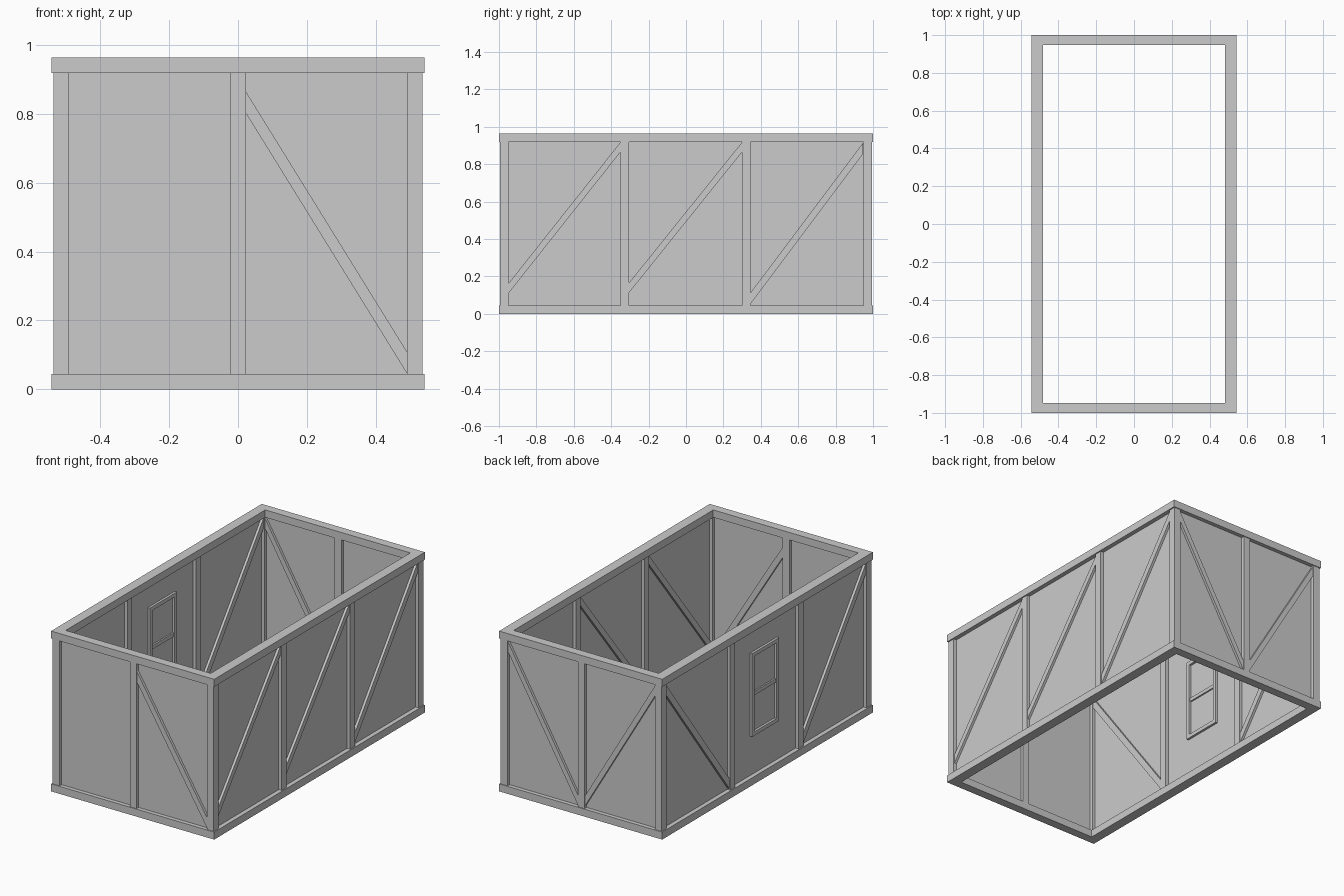
import bpy, bmesh

if "Cube" in bpy.data.objects:
    bpy.data.objects.remove(bpy.data.objects["Cube"])

X, Y, H = 0.542, 1.0, 0.963      # outer half sizes and height
RX, RY, RH = 0.06, 0.053, 0.045  # rail widths and height
SIDE, END = 0.5125, 0.9725       # wall centre planes
HALF = 0.0225                    # half thickness of timber
LO, HI = RH, H - RH              # clear wall height


def make(name, verts, faces):
    me = bpy.data.meshes.new(name)
    me.from_pydata(verts, [], faces)
    bm = bmesh.new()
    bm.from_mesh(me)
    bmesh.ops.recalc_face_normals(bm, faces=bm.faces)
    bm.to_mesh(me)
    bm.free()
    ob = bpy.data.objects.new(name, me)
    bpy.context.collection.objects.link(ob)
    return ob


def ring(name, outer, inner, place):
    """Closed frame; place(u, v, d) maps to 3D, d is 0 or 1."""
    v = []
    for d in (0, 1):
        for (u0, v0, u1, v1) in (outer, inner):
            v += [place(*p, d) for p in ((u0, v0), (u1, v0), (u1, v1), (u0, v1))]
    f = []
    for i in range(4):
        j = (i + 1) % 4
        f += [(i, j, j + 4, i + 4), (i + 8, j + 8, j + 12, i + 12),
              (i, j, j + 8, i + 8), (i + 4, j + 4, j + 12, i + 12)]
    return make(name, v, f)


def slab(name, wall, outline, half):
    """Extrude an outline drawn on a wall plane by +-half."""
    axis, pos = wall
    def place(u, z, d):
        return (pos + d, u, z) if axis == 'x' else (u, pos + d, z)
    n = len(outline)
    v = [place(u, z, d) for d in (-half, half) for u, z in outline]
    f = [tuple(range(n)), tuple(range(n, 2 * n))]
    f += [(i, (i + 1) % n, (i + 1) % n + n, i + n) for i in range(n)]
    return make(name, v, f)


def rect(u0, u1, z0, z1):
    return [(u0, z0), (u1, z0), (u1, z1), (u0, z1)]


def brace(name, wall, u0, z0, u1, z1, w=0.06):
    slab(name, wall, [(u0, z0), (u1, z1), (u1, z1 + w), (u0, z0 + w)], 0.018)


# bottom and top rails
for name, z in (("bottom_rail", 0), ("top_rail", HI)):
    ring(name, (-X, -Y, X, Y), (-X + RX, -Y + RY, X - RX, Y - RY),
         lambda u, v, d, z=z: (u, v, z + d * RH))

walls = {"front": ('y', -END), "back": ('y', END),
         "right": ('x', SIDE), "left": ('x', -SIDE)}

# thin wall panels
for side, wall in walls.items():
    e = SIDE if wall[0] == 'y' else END
    slab(side + "_panel", wall, rect(-e, e, LO, HI), 0.003)

# corner posts
for sx, a in ((-1, "left"), (1, "right")):
    for sy, b in ((-1, "front"), (1, "back")):
        c = sy * END
        slab(f"{b}_{a}_corner_post", walls[a], rect(c - HALF, c + HALF, LO, HI), HALF)

# intermediate posts
for side in ("front", "back"):
    slab(side + "_middle_post", walls[side], rect(-HALF, HALF, LO, HI), HALF)
for side in ("right", "left"):
    for i, c in enumerate((-0.327, 0.322)):
        slab(f"{side}_post_{i + 1}", walls[side], rect(c - HALF, c + HALF, LO, HI), HALF)

# diagonal braces
brace("front_brace", walls["front"], 0.022, 0.803, 0.49, 0.047, 0.063)
brace("back_brace_right", walls["back"], 0.022, 0.047, 0.49, 0.85)
brace("back_brace_left", walls["back"], -0.022, 0.06, -0.49, 0.85)
brace("right_brace_front", walls["right"], -0.95, 0.108, -0.35, 0.865, 0.053)
brace("right_brace_middle", walls["right"], -0.305, 0.112, 0.3, 0.865, 0.053)
brace("right_brace_back", walls["right"], 0.343, 0.05, 0.947, 0.855)
brace("left_brace_front", walls["left"], -0.95, 0.85, -0.35, 0.05)
brace("left_brace_back", walls["left"], 0.343, 0.05, 0.95, 0.85)

# window frame and crossbar in the left wall
ring("window_frame", (-0.128, 0.28, 0.128, 0.78), (-0.105, 0.303, 0.105, 0.757),
     lambda u, v, d: (-SIDE - 0.017 + d * 0.034, u, v))
slab("window_crossbar", walls["left"], rect(-0.105, 0.105, 0.519, 0.541), 0.012)
